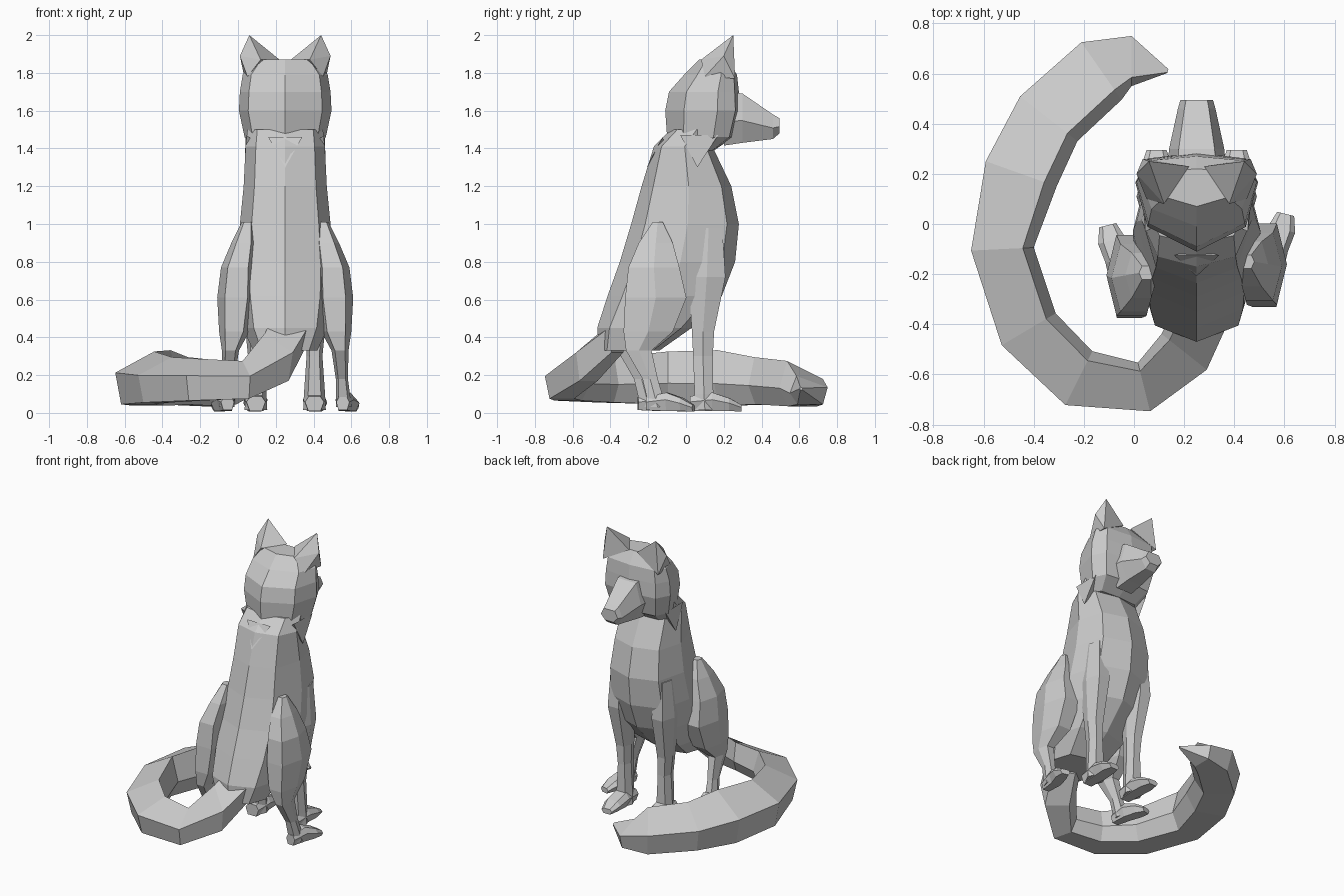
import bpy, bmesh
from mathutils import Vector

CX = 0.25  # symmetry plane of the seated animal

OCT = [(1, .05), (.78, .78), (0, 1), (-.78, .78), (-1, .05), (-.74, -.74), (0, -1), (.74, -.74)]
SKULL = [(1, .4), (.8, .88), (0, 1), (-.8, .88), (-1, .4), (-.8, -.5), (0, -1), (.8, -.5)]
HEX = [(1, .2), (.6, .95), (-.6, .95), (-1, .2), (-.65, -1), (.65, -1)]
MUZZLE = [(1, -.1), (.65, 1), (-.65, 1), (-1, -.1), (-.5, -1), (.5, -1)]
SIX = [(1, 0), (.6, .9), (-.6, .9), (-1, 0), (-.6, -.9), (.6, -.9)]
TAIL = [(.65, 1), (1, -.2), (.6, -1), (-.75, -1), (-1, .2)]


def finish(name, bm, offset, mirror):
    bmesh.ops.recalc_face_normals(bm, faces=bm.faces)
    me = bpy.data.meshes.new(name)
    bm.to_mesh(me)
    bm.free()
    ob = bpy.data.objects.new(name, me)
    bpy.context.collection.objects.link(ob)
    ob.location.x = offset
    if mirror:
        ob.modifiers.new("mirror", 'MIRROR')
    return ob


def loft(name, sections, shape, upright=False, offset=CX, mirror=False):
    """Skin sections (x, y, z, half width, half depth): level rings or rings across a path."""
    bm = bmesh.new()
    pts = [Vector(s[:3]) for s in sections]
    rings = []
    for i, (p, s) in enumerate(zip(pts, sections)):
        if upright:
            u, v = Vector((1, 0, 0)), Vector((0, 1, 0))
        else:
            t = pts[min(i + 1, len(pts) - 1)] - pts[max(i - 1, 0)]
            u, v = t.cross(Vector((0, 0, 1))).normalized(), Vector((0, 0, 1))
        rings.append([bm.verts.new(p + u * a * s[3] + v * b * s[4]) for a, b in shape])
    n = len(shape)
    for r0, r1 in zip(rings, rings[1:]):
        for k in range(n):
            bm.faces.new((r0[k], r0[(k + 1) % n], r1[(k + 1) % n], r1[k]))
    bm.faces.new(rings[0])
    bm.faces.new(rings[-1])
    return finish(name, bm, offset, mirror)


def trunk(name, profile, shape):
    """Level rings from (z, back y, front y, half width)."""
    loft(name, [(0, (b + f) / 2, z, w, (f - b) / 2) for z, b, f, w in profile], shape, True)


def hull(name, points, mirror=False):
    bm = bmesh.new()
    for p in points:
        bm.verts.new(p)
    bmesh.ops.convex_hull(bm, input=bm.verts)
    return finish(name, bm, CX, mirror)


# torso, leaning back towards the haunches
trunk("torso", [(1.50, -.08, .18, .20), (1.41, -.17, .14, .21), (1.2, -.235, .24, .22),
                (1.0, -.29, .28, .24), (.8, -.35, .26, .255), (.62, -.415, .19, .25),
                (.45, -.47, .03, .225), (.33, -.46, -.14, .17)], OCT)

# head
trunk("head", [(1.39, -.02, .15, .17), (1.46, -.10, .25, .215), (1.6, -.11, .285, .245),
               (1.7, -.09, .28, .24), (1.79, -.01, .27, .225), (1.87, .07, .22, .16)], SKULL)

# snout
loft("snout", [(0, .2, 1.56, .12, .145), (0, .3, 1.56, .11, .13),
               (0, .46, 1.515, .075, .065), (0, .495, 1.52, .065, .04)], MUZZLE)

# ears
hull("ears", [(.19, .25, 2.0), (.24, .2, 1.89), (.215, .26, 1.77), (.03, .23, 1.87),
              (.13, .08, 1.87), (.20, .1, 1.78)], True)

# neck ruff points: one at the nape, one on each cheek
hull("nape_ruff", [(0, -.208, 1.3), (-.09, -.125, 1.46), (.09, -.125, 1.46), (0, -.1, 1.4)])
hull("cheek_ruff", [(.214, .06, 1.3), (.205, -.03, 1.47), (.21, .17, 1.47),
                    (.14, .1, 1.42), (.14, .0, 1.42)], True)

# front legs and paws
loft("front_legs", [(.17, .12, .98, .05, .08), (.17, .11, .72, .07, .11),
                    (.16, .09, .43, .05, .065), (.155, .09, .3, .042, .058),
                    (.155, .095, .1, .056, .055), (.155, .1, .015, .06, .06)], SIX, True, mirror=True)
loft("front_paws", [(.155, .02, .05, .05, .04), (.155, .14, .06, .062, .05),
                    (.16, .23, .045, .062, .035), (.16, .295, .025, .04, .018)], HEX, mirror=True)

# haunches running down into the hind legs; the left one sits slightly further back
haunch = [(.2, -.15, 1.01, .03, .03), (.22, -.16, .9, .065, .1),
          (.25, -.17, .77, .09, .15), (.26, -.16, .61, .1, .18),
          (.27, -.2, .43, .08, .145), (.29, -.25, .33, .045, .075),
          (.30, -.19, .18, .032, .045), (.31, -.15, .03, .042, .05)]
paw = [(.305, -.21, .05, .035, .035), (.315, -.1, .06, .05, .05),
       (.34, -.02, .045, .055, .035), (.355, .04, .025, .035, .018)]
for label, side, dy in (("right", 1, 0), ("left", -1, -.045)):
    for part, secs, shape, upright in (("hind_leg", haunch, SIX, True), ("hind_paw", paw, HEX, False)):
        loft(f"{label}_{part}", [(x * side, y + dy, z, w, d) for x, y, z, w, d in secs], shape, upright)

# tail sweeping round on the ground
loft("tail", [(.27, -.36, .43, .11, .11), (.2, -.51, .295, .115, .125), (.04, -.65, .175, .1, .1),
              (-.22, -.615, .175, .12, .11), (-.42, -.42, .175, .125, .12),
              (-.525, -.1, .185, .125, .14), (-.45, .2, .185, .15, .147),
              (-.34, .42, .17, .145, .125), (-.13, .61, .155, .14, .12),
              (-.01, .65, .12, .1, .075), (.135, .61, .13, .008, .008)], TAIL, offset=0)
